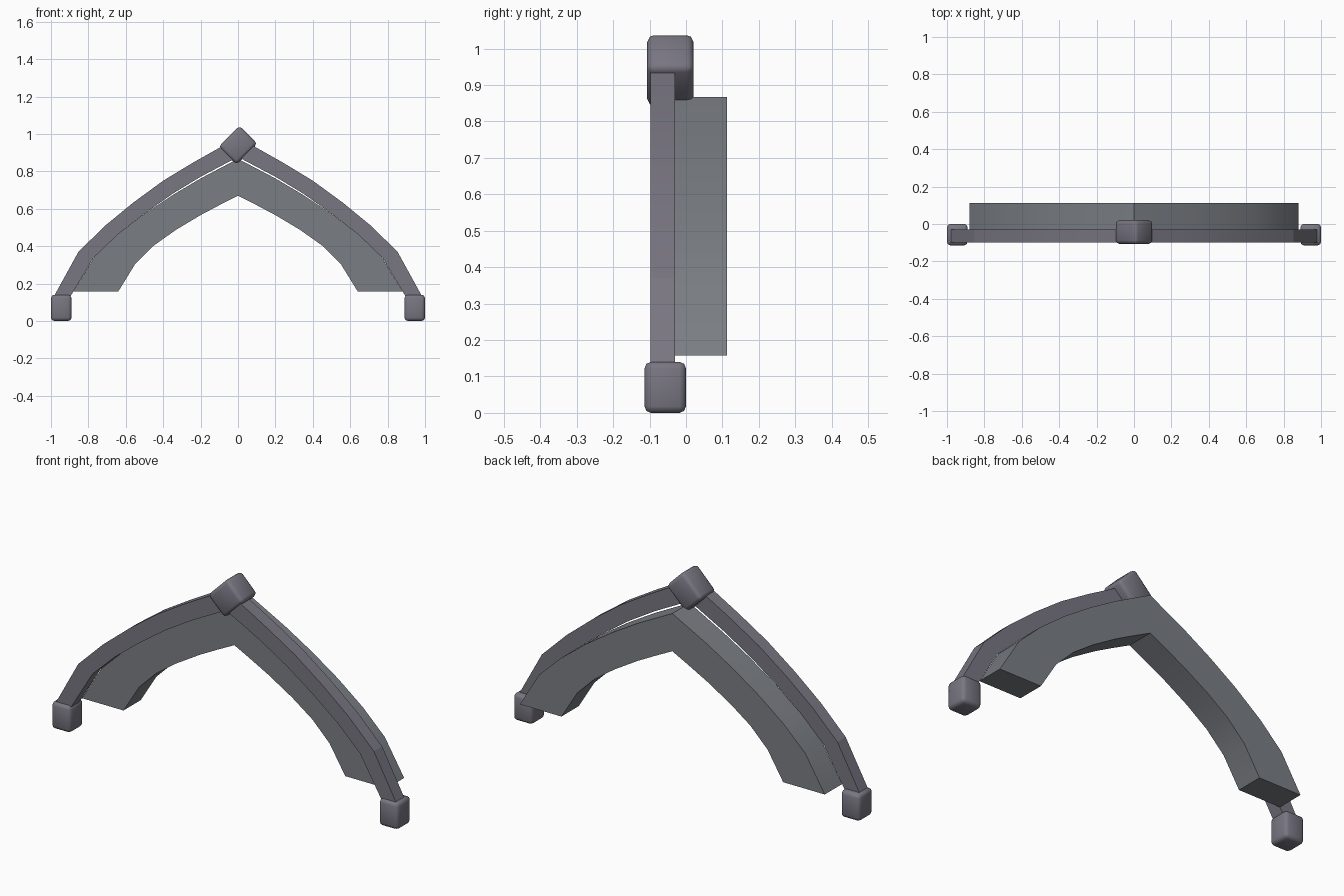
import bpy, bmesh, math

if "Cube" in bpy.data.objects:
    bpy.data.objects.remove(bpy.data.objects["Cube"])


def material(name, rgb):
    m = bpy.data.materials.new(name)
    m.diffuse_color = (*rgb, 1)
    m.use_nodes = True
    m.node_tree.nodes["Principled BSDF"].inputs["Base Color"].default_value = m.diffuse_color
    return m


trim_mat = material("trim_grey", (0.19, 0.18, 0.22))
body_mat = material("body_grey", (0.195, 0.21, 0.23))


def arch(name, outer, inner, y0, y1, mat):
    """Extrude a symmetric arch band; points run from the right foot to the apex."""
    bm = bmesh.new()
    o = outer + [(-x, z) for x, z in reversed(outer[:-1])]
    i = inner + [(-x, z) for x, z in reversed(inner[:-1])]
    rings = [[bm.verts.new(p) for p in
              ((a[0], y0, a[1]), (b[0], y0, b[1]), (b[0], y1, b[1]), (a[0], y1, a[1]))]
             for a, b in zip(o, i)]
    for r, s in zip(rings, rings[1:]):
        for k in range(4):
            n = (k + 1) % 4
            bm.faces.new((r[k], r[n], s[n], s[k]))
    bm.faces.new(rings[0])
    bm.faces.new(rings[-1])
    bmesh.ops.recalc_face_normals(bm, faces=bm.faces)
    me = bpy.data.meshes.new(name)
    bm.to_mesh(me)
    bm.free()
    me.materials.append(mat)
    ob = bpy.data.objects.new(name, me)
    bpy.context.collection.objects.link(ob)
    # smooth along the curve, crisp at the corners
    bpy.ops.object.select_all(action='DESELECT')
    ob.select_set(True)
    bpy.context.view_layer.objects.active = ob
    bpy.ops.object.shade_smooth_by_angle(angle=math.radians(15))
    return ob


def block(name, loc, size, tilt=0.0):
    """Softly rounded end block."""
    bpy.ops.mesh.primitive_cube_add(size=1, location=loc)
    ob = bpy.context.object
    ob.name = name
    ob.scale = size
    bpy.ops.object.transform_apply(location=False, rotation=False, scale=True)
    ob.rotation_euler = (0, tilt, 0)
    bev = ob.modifiers.new("round", 'BEVEL')
    bev.width = 0.018
    bev.segments = 2
    bpy.ops.object.shade_smooth()
    ob.data.materials.append(trim_mat)
    return ob


# Thin front rim following the arch
rim_outer = [(0.985, 0.13), (0.853, 0.37), (0.71, 0.51), (0.56, 0.633),
             (0.40, 0.75), (0.24, 0.847), (0.0, 0.982)]
rim_inner = [(0.897, 0.13), (0.773, 0.337), (0.643, 0.462), (0.50, 0.574),
             (0.35, 0.68), (0.20, 0.771), (0.0, 0.877)]
arch("front_rim", rim_outer, rim_inner, -0.098, -0.03, trim_mat)

# Deeper arch body behind the rim
body_outer = [(0.88, 0.158), (0.768, 0.342), (0.643, 0.462), (0.50, 0.573),
              (0.35, 0.673), (0.20, 0.762), (0.0, 0.867)]
body_inner = [(0.64, 0.158), (0.55, 0.304), (0.45, 0.403), (0.335, 0.485),
              (0.20, 0.566), (0.10, 0.619), (0.0, 0.67)]
arch("arch_body", body_outer, body_inner, -0.03, 0.113, body_mat)

# Foot blocks and tilted keystone
for s, side in ((-1, "left"), (1, "right")):
    block(side + "_foot", (s * 0.945, -0.057, 0.07), (0.11, 0.114, 0.14))
block("keystone", (0, -0.043, 0.94), (0.135, 0.127, 0.158), math.radians(45))
